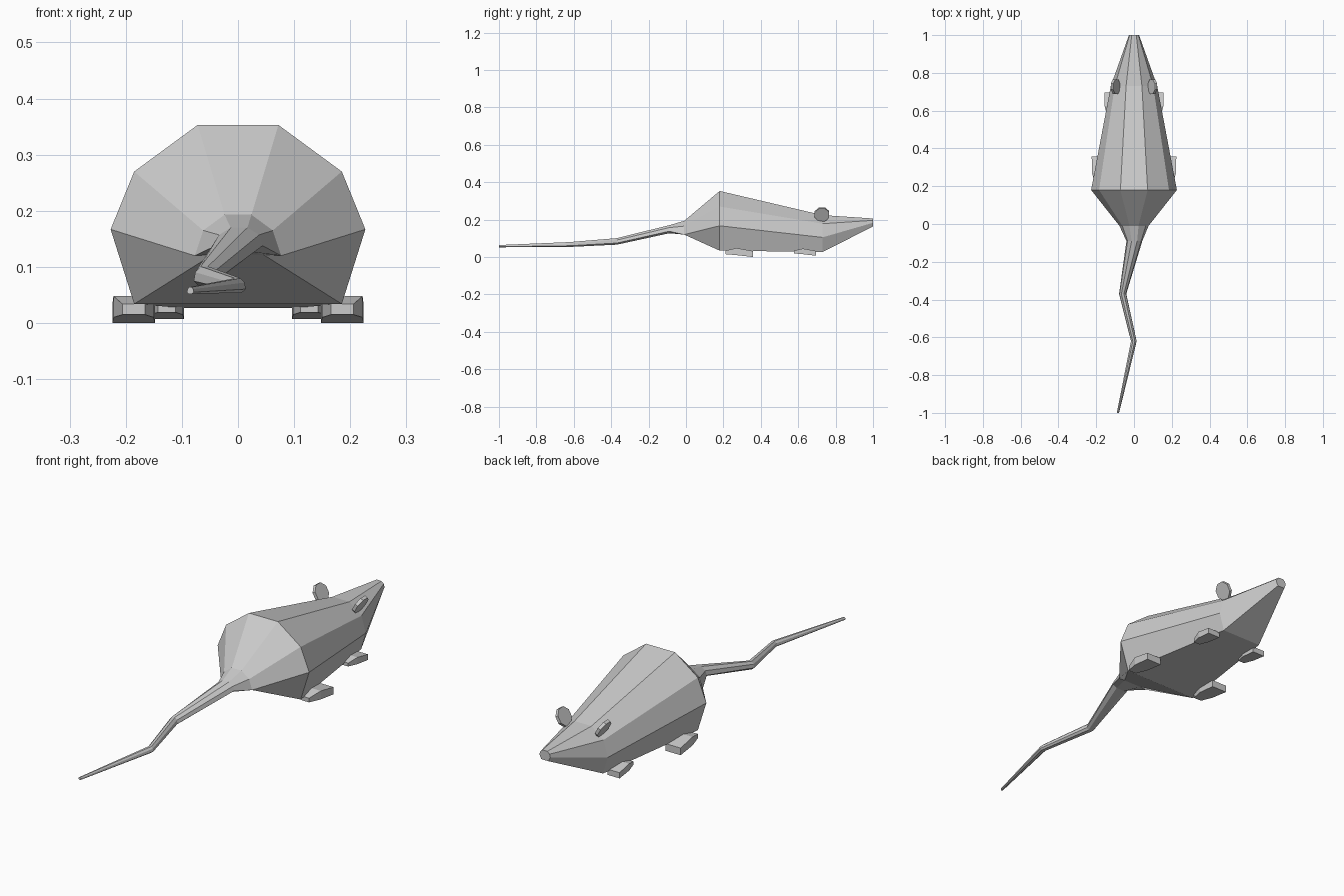
import bpy, bmesh
from mathutils import Matrix

if "Cube" in bpy.data.objects:
    bpy.data.objects.remove(bpy.data.objects["Cube"])


def loft(name, rings):
    """Skin a list of equal-length vertex rings and cap both ends."""
    bm = bmesh.new()
    loops = [[bm.verts.new(p) for p in ring] for ring in rings]
    n = len(loops[0])
    for a, b in zip(loops, loops[1:]):
        for i in range(n):
            j = (i + 1) % n
            bm.faces.new((a[i], a[j], b[j], b[i]))
    bm.faces.new(loops[0])
    bm.faces.new(loops[-1])
    return finish(name, bm)


def finish(name, bm):
    bmesh.ops.recalc_face_normals(bm, faces=bm.faces[:])
    mesh = bpy.data.meshes.new(name)
    bm.to_mesh(mesh)
    bm.free()
    obj = bpy.data.objects.new(name, mesh)
    bpy.context.collection.objects.link(obj)
    return obj


def section(y, cx, half):
    """Eight-sided ring mirrored from a half profile of (x, z), top to bottom."""
    return ([(cx + x, y, z) for x, z in half] +
            [(cx - x, y, z) for x, z in reversed(half)])


def tail_section(y, cx, w, z0, z1):
    h = z1 - z0
    return section(y, cx, [(w * .35, z1), (w * .85, z0 + h * .7),
                           (w, z0 + h * .25), (w * .5, z0)])


# Body and tail: one continuous skin from snout to tail tip
loft("body_and_tail", [
    section(1.0, 0, [(.012, .206), (.023, .196), (.027, .183), (.018, .163)]),
    section(.73, 0, [(.042, .224), (.102, .178), (.123, .105), (.1, .027)]),
    section(.18, 0, [(.072, .353), (.185, .27), (.227, .167), (.185, .034)]),
    section(-.01, 0, [(.024, .193), (.062, .165), (.077, .12), (.045, .122)]),
    tail_section(-.09, .002, .042, .127, .17),
    tail_section(-.37, -.06, .019, .066, .101),
    tail_section(-.62, -.001, .015, .054, .08),
    tail_section(-1.0, -.085, .006, .052, .064),
])


# Feet: wedges that widen toward the toes
def foot(name, side, cx, y0, s, z):
    def ring(y, w, lo, hi):
        x0, x1 = side * (cx - w * s), side * (cx + w * s)
        yy = y0 + y * s
        lo, hi = z + lo * s, z + hi * s
        return [(x0, yy, lo), (x1, yy, lo), (x1, yy, hi), (x0, yy, hi)]
    loft(name, [ring(0, .02, .015, .034), ring(.06, .036, .01, .048),
                ring(.148, .038, 0, .032)])


# Ears: thin octagonal plates leaning outward
def ear(name, side):
    bm = bmesh.new()
    bmesh.ops.create_cone(
        bm, cap_ends=True, segments=8, radius1=.042, radius2=.042, depth=.014,
        matrix=Matrix.Translation((side * .098, .727, .228))
        @ Matrix.Rotation(side * .5, 4, 'Y')
        @ Matrix.Rotation(1.5708, 4, 'Y')
        @ Matrix.Rotation(.3927, 4, 'Z'))
    finish(name, bm)


for tag, side in (("right", 1), ("left", -1)):
    foot("hind_foot_" + tag, side, .186, .21, 1, 0)
    foot("front_foot_" + tag, side, .127, .577, .8, .007)
    ear("ear_" + tag, side)
